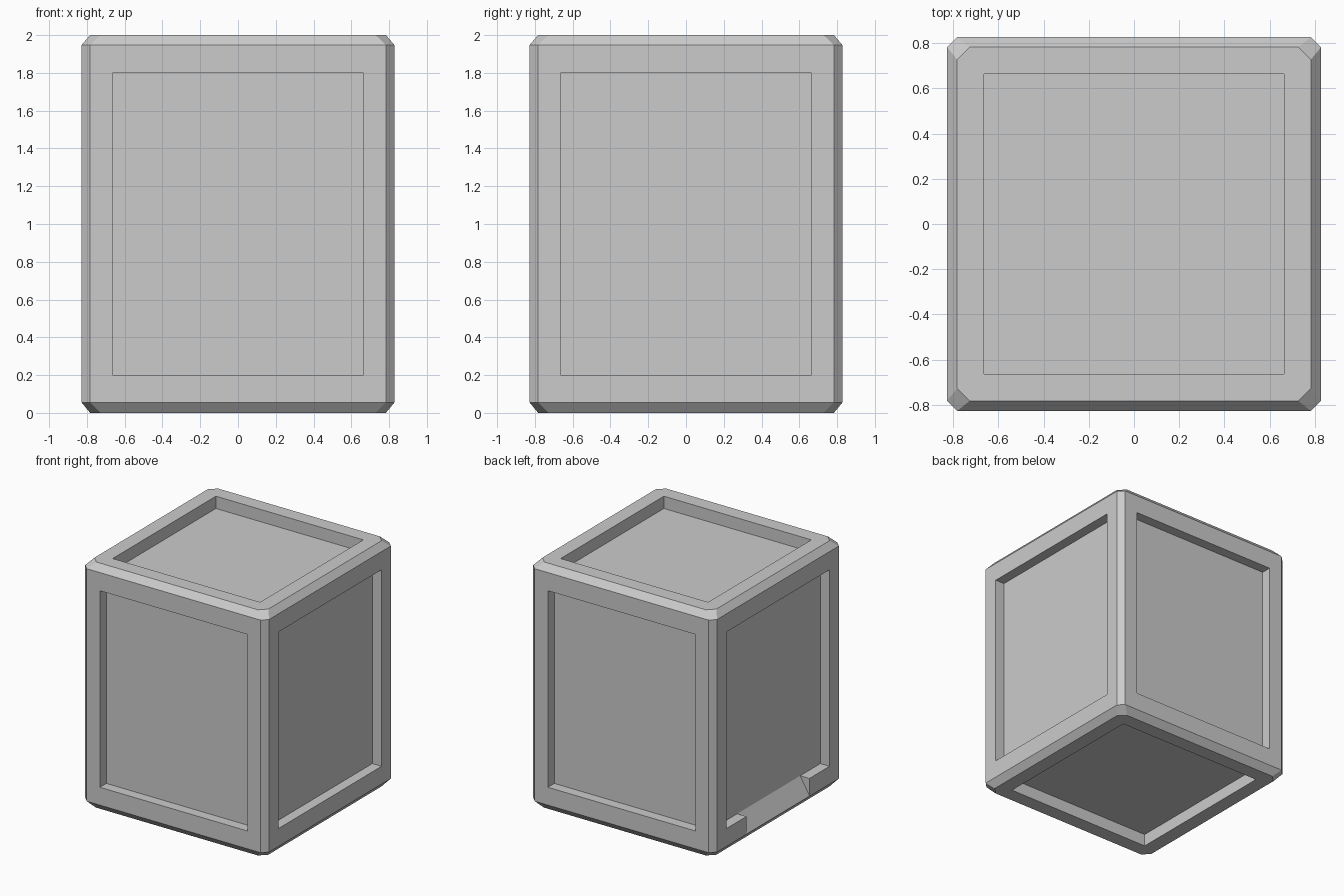
import bpy, bmesh

if "Cube" in bpy.data.objects:
    bpy.data.objects.remove(bpy.data.objects["Cube"])

W, H = 0.828, 2.0        # half width, height
PX, PZ = 0.664, 0.80     # half sizes of recessed panels
DX, DZ = 0.083, 0.10     # recess depths


def make_object(name, verts, faces, cutter=False):
    mesh = bpy.data.meshes.new(name)
    bm = bmesh.new()
    vs = [bm.verts.new(v) for v in verts]
    for f in faces:
        bm.faces.new([vs[i] for i in f])
    bmesh.ops.recalc_face_normals(bm, faces=bm.faces)
    bm.to_mesh(mesh)
    bm.free()
    ob = bpy.data.objects.new(name, mesh)
    bpy.context.collection.objects.link(ob)
    if cutter:
        ob.hide_render = True
        ob.hide_viewport = True
        ob.display_type = 'WIRE'
    return ob


def loft(name, rings, cutter=False):
    n = len(rings[0])
    verts = [v for r in rings for v in r]
    faces = [list(range(n)), list(range(len(verts) - n, len(verts)))]
    for k in range(len(rings) - 1):
        for i in range(n):
            j = (i + 1) % n
            faces.append([k * n + i, k * n + j, (k + 1) * n + j, (k + 1) * n + i])
    return make_object(name, verts, faces, cutter)


def octagon(h, c, z):
    a = h - c
    return [(x, y, z) for x, y in [(h, -a), (h, a), (a, h), (-a, h),
                                   (-h, a), (-h, -a), (-a, -h), (a, -h)]]


def cut(body, cutter):
    m = body.modifiers.new(cutter.name, 'BOOLEAN')
    m.operation = 'DIFFERENCE'
    m.solver = 'EXACT'
    m.object = cutter


# Chamfered crate body
body = loft("crate_body", [octagon(W - 0.045, 0.055, 0), octagon(W, 0.045, 0.055),
                           octagon(W, 0.045, H - 0.052), octagon(W - 0.045, 0.055, H)])


def box(name, lo, hi):
    rings = [[(lo[0], lo[1], z), (hi[0], lo[1], z), (hi[0], hi[1], z), (lo[0], hi[1], z)]
             for z in (lo[2], hi[2])]
    return loft(name, rings, True)


# Recessed panels on all six sides
half = (PX, PX, PZ)
outer = (W, W, H / 2)
depth = (DX, DX, DZ)
for axis in range(3):
    for side in (-1, 1):
        lo, hi = [-h for h in half], list(half)
        ends = sorted((side * (outer[axis] - depth[axis]), side * (outer[axis] + 0.2)))
        lo[axis], hi[axis] = ends
        lo[2] += H / 2
        hi[2] += H / 2
        cut(body, box(f"panel_recess_cutter_{axis}_{side}", lo, hi))

# Sloped notch in the lower rail of the left side
profile = [(-W + DX, 0.2), (-0.9, 0.2 - 0.14 * (0.9 - W + DX) / DX), (-0.9, 0.25), (-0.76, 0.25)]
cut(body, loft("rail_notch_cutter", [[(x, y, z) for x, z in profile] for y in (-0.405, 0.405)], True))
